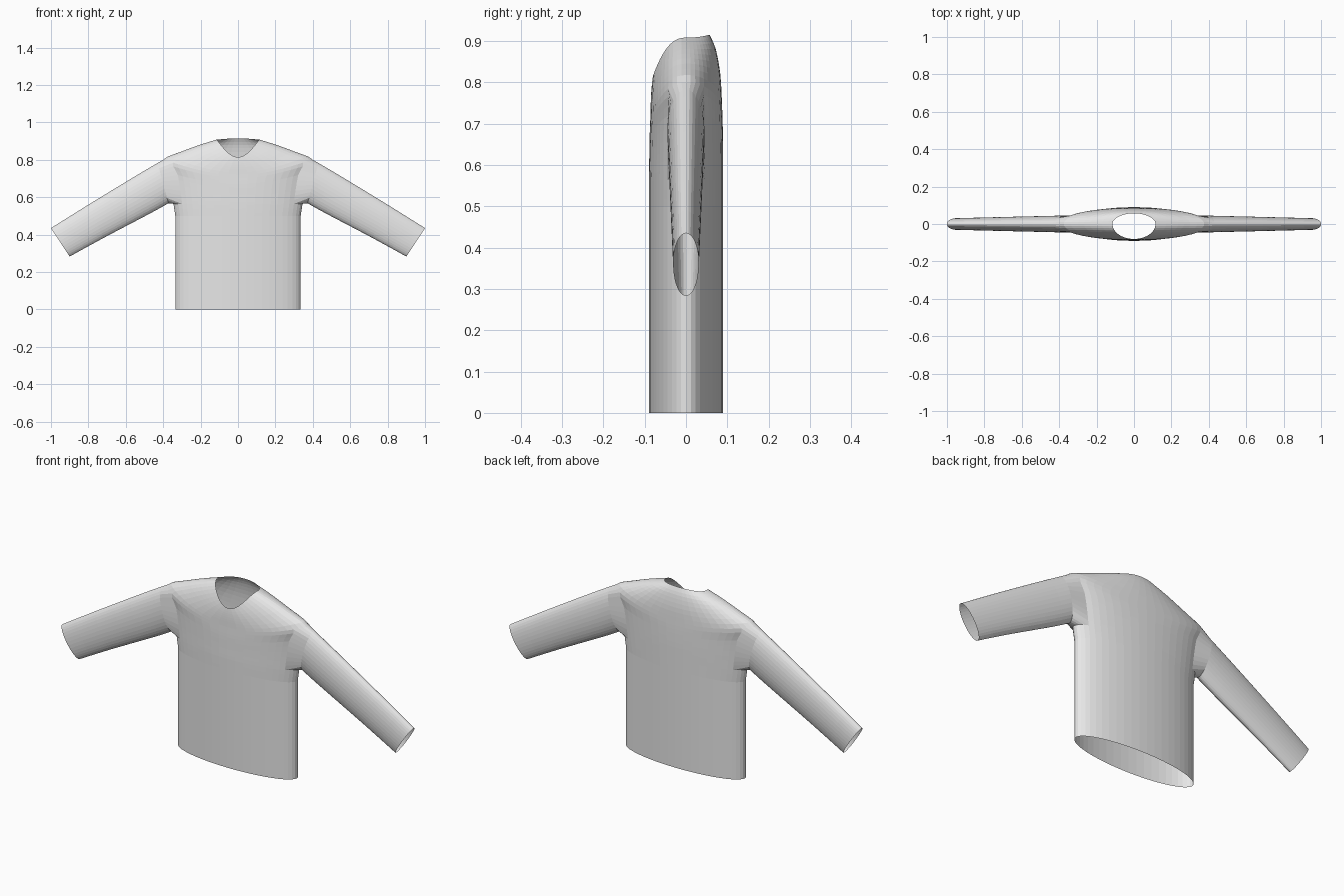
import bpy, bmesh
from math import sin, cos, pi

if "Cube" in bpy.data.objects:
    bpy.data.objects.remove(bpy.data.objects["Cube"])

knit = bpy.data.materials.new("light grey knit")
knit.use_nodes = True
GREY = (0.8, 0.8, 0.8, 1)
knit.diffuse_color = GREY
knit.node_tree.nodes["Principled BSDF"].inputs["Base Color"].default_value = GREY

SIDES = 48       # columns round the torso
STEPS = 3        # rings per profile section
HALF_GAP = 4     # armhole half width in columns

# Torso rings: side z, half width, front z, back z, front y, back y
TORSO = [(0, .335, 0, 0, .09, .09), (.50, .335, .50, .50, .09, .09),
         (.565, .345, .56, .56, .09, .09), (.64, .355, .61, .62, .089, .09),
         (.73, .372, .67, .69, .088, .089), (.80, .40, .72, .75, .086, .087),
         (.845, .30, .76, .82, .085, .083), (.88, .205, .79, .88, .083, .072),
         (.908, .115, .815, .915, .08, .057)]
ARM_LOW, ARM_HIGH = 2, 5   # torso sections that bound the armhole

# Sleeve sections: top x, top z, bottom x, bottom z, half depth
SLEEVE = [(.43, .783, .372, .568, .045), (.50, .742, .43, .535, .043),
          (.60, .682, .52, .487, .041), (.80, .56, .72, .382, .036),
          (1, .435, .90, .283, .031)]


def smooth_rows(keys, steps):
    """Catmull-Rom interpolation of a list of tuples."""
    rows = []
    for n in range(len(keys) - 1):
        a, b = keys[max(n - 1, 0)], keys[n]
        c, d = keys[n + 1], keys[min(n + 2, len(keys) - 1)]
        for s in range(steps):
            t = s / steps
            rows.append([q + t * ((r - p) / 2 + t * (p - 2.5 * q + 2 * r - w / 2
                         + t * (1.5 * (q - r) + (w - p) / 2)))
                         for p, q, r, w in zip(a, b, c, d)])
    return rows + [list(keys[-1])]


def torso_ring(bm, row):
    side_z, half, front_z, back_z, front_y, back_y = row
    ring = []
    for i in range(SIDES):
        t = 2 * pi * i / SIDES
        s = sin(t)
        end_z, depth = (front_z, front_y) if s < 0 else (back_z, back_y)
        z = side_z + (end_z - side_z) * abs(s) ** 2.4
        ring.append(bm.verts.new((half * cos(t), depth * s, z)))
    return ring


def bridge(bm, lower, upper, skip=lambda i: False):
    count = len(lower)
    for i in range(count):
        if not skip(i):
            j = (i + 1) % count
            bm.faces.new((lower[i], lower[j], upper[j], upper[i]))


bm = bmesh.new()

# Torso from hem to neckline, with two armholes left open
# The straight lower section needs only its two end rings
rows = [list(TORSO[0])] + smooth_rows(TORSO[1:], STEPS)
rings = [torso_ring(bm, row) for row in rows]
low = 1 + (ARM_LOW - 1) * STEPS
high = 1 + (ARM_HIGH - 1) * STEPS


def in_armhole(i):
    half = SIDES // 2
    return (i + HALF_GAP) % half < 2 * HALF_GAP


for r in range(len(rings) - 1):
    if low <= r < high:
        bridge(bm, rings[r], rings[r + 1], in_armhole)
    else:
        bridge(bm, rings[r], rings[r + 1])

# Sleeves grow out of the armhole edges
for side in (1, -1):
    def column(j):
        return j % SIDES if side > 0 else (SIDES // 2 - j) % SIDES

    g = HALF_GAP
    path = [(high, -j) for j in range(g)]
    path += [(r, -g) for r in range(high, low, -1)]
    path += [(low, j) for j in range(-g, g)]
    path += [(r, g) for r in range(low, high)]
    path += [(high, j) for j in range(g, 0, -1)]
    loop = [rings[r][column(j)] for r, j in path]
    for top_x, top_z, low_x, low_z, depth in smooth_rows(SLEEVE, 2):
        ring = []
        for i in range(len(loop)):
            t = 2 * pi * i / len(loop)
            u = (1 + cos(t)) / 2
            x = low_x + (top_x - low_x) * u
            z = low_z + (top_z - low_z) * u
            ring.append(bm.verts.new((side * x, -depth * sin(t), z)))
        bridge(bm, loop, ring)
        loop = ring

bmesh.ops.recalc_face_normals(bm, faces=bm.faces)
mesh = bpy.data.meshes.new("sweater")
bm.to_mesh(mesh)
bm.free()
mesh.materials.append(knit)
sweater = bpy.data.objects.new("sweater", mesh)
bpy.context.collection.objects.link(sweater)
